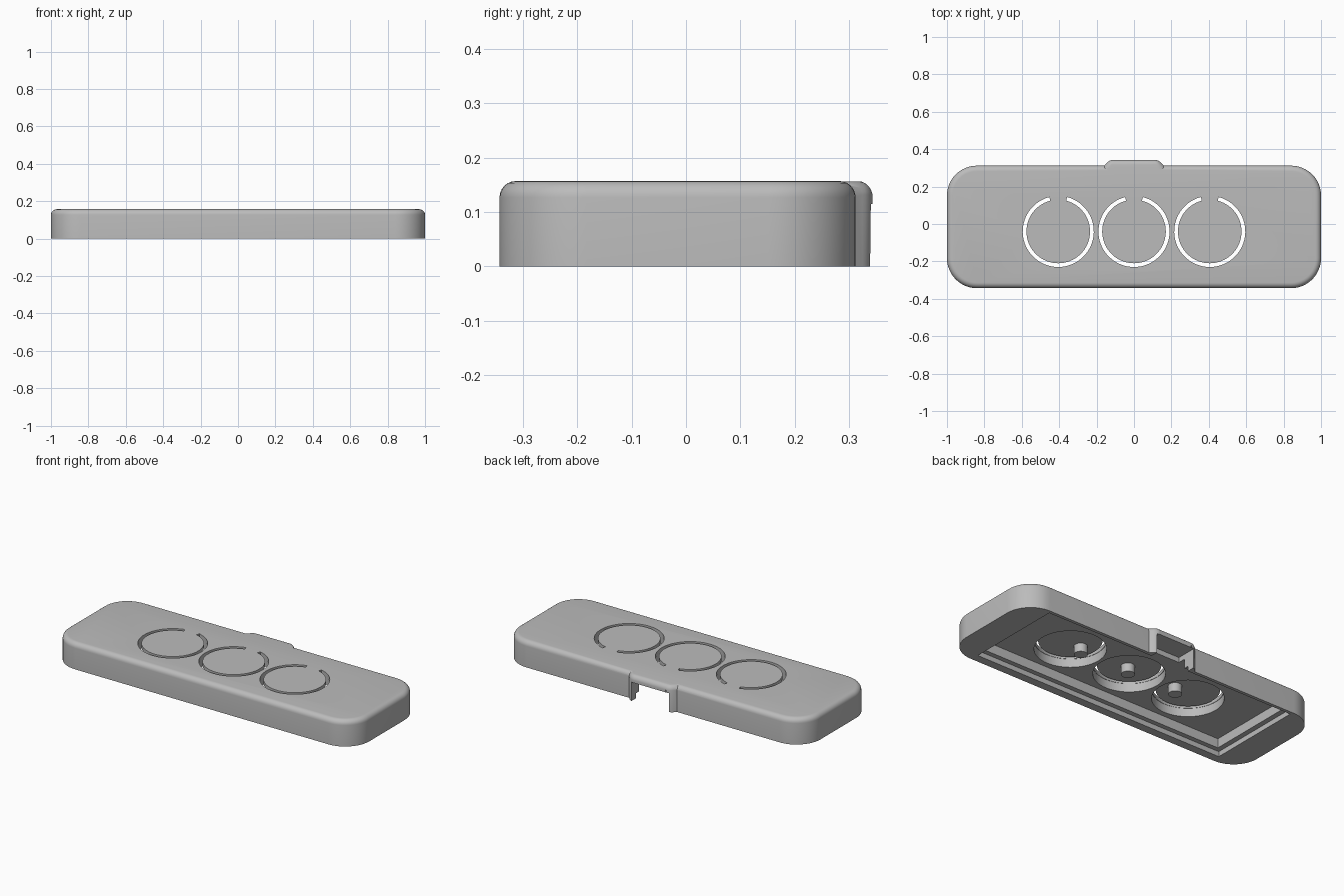
import bpy, bmesh
from math import sin, cos, pi, radians

old = bpy.data.objects.get("Cube")
if old:
    bpy.data.objects.remove(old, do_unlink=True)

grey = bpy.data.materials.new("plain grey")
grey.use_nodes = True
grey.diffuse_color = (0.5, 0.5, 0.5, 1)
grey.node_tree.nodes["Principled BSDF"].inputs["Base Color"].default_value = (0.5, 0.5, 0.5, 1)


def prism(name, outline, z0, z1, bevel=0, rounded=None):
    """Extrude an outline; round its top rim and any upright edges chosen by rule."""
    bm = bmesh.new()
    base = bm.faces.new([bm.verts.new((x, y, z0)) for x, y in outline])
    new = bmesh.ops.extrude_face_region(bm, geom=[base])["geom"]
    bmesh.ops.translate(bm, vec=(0, 0, z1 - z0),
                        verts=[g for g in new if isinstance(g, bmesh.types.BMVert)])
    bmesh.ops.recalc_face_normals(bm, faces=bm.faces)
    if bevel:
        edges = [e for e in bm.edges if all(v.co.z > z1 - 1e-5 for v in e.verts)
                 or (rounded and all(rounded(v.co) for v in e.verts)
                     and abs(e.verts[0].co.z - e.verts[1].co.z) > 1e-5)]
        bmesh.ops.bevel(bm, geom=edges, offset=bevel, segments=6, profile=0.5,
                        affect='EDGES', clamp_overlap=True)
    mesh = bpy.data.meshes.new(name)
    bm.to_mesh(mesh)
    bm.free()
    mesh.materials.append(grey)
    obj = bpy.data.objects.new(name, mesh)
    bpy.context.collection.objects.link(obj)
    return obj


def arc(cx, cy, r, a0, a1, n):
    return [(cx + r * cos(a0 + (a1 - a0) * i / n), cy + r * sin(a0 + (a1 - a0) * i / n))
            for i in range(n + 1)]


def circle(cx, cy, r, n=64):
    return arc(cx, cy, r, 0, 2 * pi, n)[:-1]


def rect(x0, x1, y0, y1):
    return [(x0, y0), (x1, y0), (x1, y1), (x0, y1)]


def combine(target, other, operation):
    mod = target.modifiers.new("combine", 'BOOLEAN')
    mod.operation, mod.solver, mod.object = operation, 'EXACT', other
    bpy.context.view_layer.objects.active = target
    bpy.ops.object.modifier_apply(modifier=mod.name)
    bpy.data.objects.remove(other, do_unlink=True)


def smooth(obj):
    bpy.ops.object.select_all(action='DESELECT')
    obj.select_set(True)
    bpy.context.view_layer.objects.active = obj
    bpy.ops.object.shade_smooth_by_angle(angle=radians(30))


TOP, ROOF, SKIN = 0.157, 0.085, 0.135
FRONT, BACK, R = -0.343, 0.312, 0.16

# Rounded case
corners = [(1 - R, BACK - R), (R - 1, BACK - R), (R - 1, FRONT + R), (1 - R, FRONT + R)]
outline = []
for i, (cx, cy) in enumerate(corners):
    outline += arc(cx, cy, R, i * pi / 2, (i + 1) * pi / 2, 12)
case = prism("case", outline, 0, TOP, 0.03)

# Socket bulge at the back
bulge = prism("bulge", [(-0.165, 0.2), (0.165, 0.2), (0.165, 0.305), (0.13, 0.343),
                        (-0.13, 0.343), (-0.165, 0.305)], 0, TOP - 0.0005, 0.025,
              lambda co: co.y > 0.33)
combine(case, bulge, 'UNION')

# Lid ledge, inner cavity and socket notch
for x, y, top in [(0.83, 0.293, 0.03), (0.80, 0.265, ROOF)]:
    combine(case, prism("cutter", rect(-x, x, -y, y), -0.1, top), 'DIFFERENCE')
combine(case, prism("cutter", rect(-0.125, 0.125, 0.22, 0.5), -0.1, 0.115), 'DIFFERENCE')

# Three spring buttons: thinned pocket, open ring slot and a peg beneath
GAP = radians(14.5)
for side, label in [(-1, "right"), (0, "middle"), (1, "left")]:
    cx, cy = side * 0.405, -0.04
    combine(case, prism("cutter", circle(cx, cy, 0.192), 0.05, SKIN), 'DIFFERENCE')
    start, end = pi / 2 + GAP, 2.5 * pi - GAP
    slot = arc(cx, cy, 0.19, start, end, 60) + arc(cx, cy, 0.17, end, start, 60)
    combine(case, prism("cutter", slot, 0.1, 0.3), 'DIFFERENCE')
    peg = prism(label + "_button_peg", circle(side * 0.325, -0.05, 0.037, 32), ROOF, 0.14)
    smooth(peg)

smooth(case)
